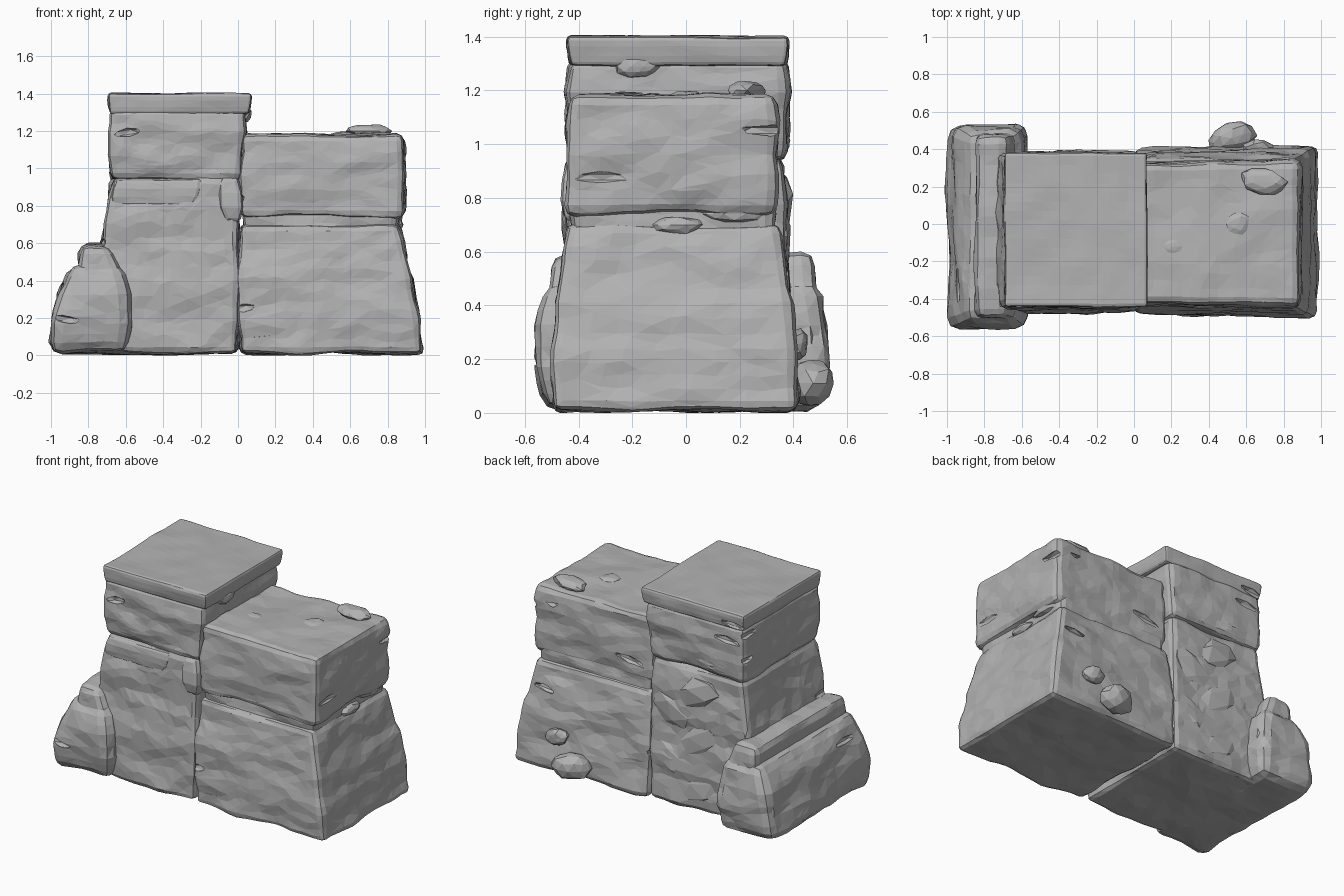
import bpy, bmesh, random
from mathutils import Vector, Matrix, noise

random.seed(4)
cube = bpy.data.objects.get("Cube")
if cube:
    bpy.data.objects.remove(cube, do_unlink=True)

stone = bpy.data.materials.new("grey stone")
stone.use_nodes = True
grey = (0.45, 0.45, 0.45, 1)
stone.diffuse_color = grey
stone.node_tree.nodes["Principled BSDF"].inputs["Base Color"].default_value = grey


def add_object(name, bm):
    mesh = bpy.data.meshes.new(name)
    bm.to_mesh(mesh)
    bm.free()
    mesh.materials.append(stone)
    obj = bpy.data.objects.new(name, mesh)
    bpy.context.collection.objects.link(obj)
    return obj


def roughen(bm, amount):
    """Push the surface in and out, stretched sideways like rock strata."""
    bm.normal_update()
    coarse_scale, fine_scale = Vector((3, 3, 7)), Vector((8, 8, 14))
    moves = []
    for vert in bm.verts:
        coarse = noise.noise(vert.co * coarse_scale)
        fine = noise.noise(vert.co * fine_scale)
        moves.append((vert, vert.normal * amount * (coarse + fine / 2)))
    for vert, move in moves:
        vert.co += move
        vert.co.z = max(vert.co.z, 0)


def pebble(name, centre, size, tilt=0, turn=0, rough=0.015, detail=2):
    """Small faceted stone, tilted about y and turned about z."""
    bm = bmesh.new()
    bmesh.ops.create_icosphere(bm, subdivisions=detail, radius=1)
    for vert in bm.verts:
        vert.co *= random.uniform(0.85, 1.05)
    spin = Matrix.Rotation(turn, 4, 'Z') @ Matrix.Rotation(tilt, 4, 'Y')
    bm.transform(Matrix.Translation(centre) @ spin @ Matrix.Diagonal((*size, 1)))
    roughen(bm, rough)
    return add_object(name, bm)


def chip_cutter(section, bottom, top):
    """Coarse sliver biting into a randomly chosen side of a block, near its corners."""
    t = random.uniform(0.2, 0.85)
    left, right, front, back = section(t)
    along = random.choice([random.uniform(0, 0.25), random.uniform(0.75, 1)])
    length = random.uniform(0.07, 0.18)
    height = bottom + (top - bottom) * t
    x, y = left + (right - left) * along, front + (back - front) * along
    side = random.choice(["front", "back", "left", "right"])
    spot = {"front": (x, front), "back": (x, back), "left": (left, y), "right": (right, y)}[side]
    facing_y = side in ("front", "back")
    size = (length, 0.025, 0.025) if facing_y else (0.025, length, 0.025)
    tilt = random.uniform(-0.25, 0.25) if facing_y else 0
    cutter = pebble("chip_cutter", (*spot, height), size, tilt, rough=0, detail=1)
    cutter.hide_render = True
    return cutter


def block(name, bottom, top, base, crown, bulge=0.01, bevel=0.035,
          rough=0.02, skew=0, chips=0):
    """Worn stone swelling between a base and a crown (left, right, front, back)."""
    def section(t):
        swell = bulge * 4 * t * (1 - t)
        sides = [low + (high - low) * t for low, high in zip(base, crown)]
        return [s + swell * out for s, out in zip(sides, (-1, 1, -1, 1))]

    bm = bmesh.new()
    loops = []
    steps = 3
    for step in range(steps + 1):
        t = step / steps
        left, right, front, back = section(t)
        corners = [(left, front), (right, front), (right, back), (left, back)]
        height = bottom + (top - bottom) * t
        loops.append([bm.verts.new((x, y * (1 + skew * x), height)) for x, y in corners])
    for low, high in zip(loops, loops[1:]):
        for i in range(4):
            j = (i + 1) % 4
            bm.faces.new((low[i], low[j], high[j], high[i]))
    bm.faces.new(reversed(loops[0]))
    bm.faces.new(loops[-1])

    # rounded arris, then an even triangle net for the rough surface
    bm.normal_update()
    sharp = [edge for edge in bm.edges if edge.calc_face_angle(0) > 0.6]
    bmesh.ops.bevel(bm, geom=sharp, offset=bevel, segments=2, profile=0.5,
                    affect='EDGES', clamp_overlap=True)
    bmesh.ops.triangulate(bm, faces=bm.faces)
    for _ in range(5):
        long_edges = [edge for edge in bm.edges if edge.calc_length() > 0.08]
        bmesh.ops.subdivide_edges(bm, edges=long_edges, cuts=1)
        bmesh.ops.triangulate(bm, faces=bm.faces)
    roughen(bm, rough)
    obj = add_object(name, bm)

    # broad flat facets, then chipped cracks
    facets = obj.modifiers.new("facets", 'DECIMATE')
    facets.ratio = 0.3
    cutters = [chip_cutter(section, bottom, top) for _ in range(chips)]
    for cutter in cutters:
        cut = obj.modifiers.new("chip", 'BOOLEAN')
        cut.operation = 'DIFFERENCE'
        cut.solver = 'EXACT'
        cut.object = cutter
    bpy.context.view_layer.update()
    graph = bpy.context.evaluated_depsgraph_get()
    final = bpy.data.meshes.new_from_object(obj.evaluated_get(graph))
    obj.modifiers.clear()
    obj.data = final
    for cutter in cutters:
        bpy.data.objects.remove(cutter, do_unlink=True)


# Lower courses of the wall
block("right_base", bottom=0.01, top=0.7, base=(0.01, 0.99, -0.48, 0.4),
      crown=(0.01, 0.86, -0.43, 0.34), bulge=0.015, skew=0.04, chips=5)
block("left_base", bottom=0.01, top=0.95, base=(-0.8, 0, -0.47, 0.38),
      crown=(-0.67, 0, -0.43, 0.36), chips=5)
block("right_mortar_course", bottom=0.6, top=0.82, base=(0.03, 0.85, -0.41, 0.32),
      crown=(0.03, 0.85, -0.41, 0.32), bulge=0, skew=0.03)

# Thin stones bedded in the joint of the left pier
block("left_shelf", bottom=0.8, top=0.94, base=(-0.67, -0.24, -0.44, -0.2),
      crown=(-0.65, -0.2, -0.44, -0.2), bevel=0.015, rough=0.01)
block("joint_stone", bottom=0.71, top=0.95, base=(-0.07, 0.01, -0.45, -0.2),
      crown=(-0.09, 0, -0.44, -0.2), bulge=0.02, bevel=0.025, rough=0.01)

# Upper courses
block("right_upper", bottom=0.74, top=1.18, base=(0.02, 0.88, -0.43, 0.32),
      crown=(0.02, 0.88, -0.42, 0.32), skew=0.03, chips=5)
block("left_upper", bottom=0.94, top=1.32, base=(-0.68, 0.01, -0.43, 0.37),
      crown=(-0.68, 0.04, -0.43, 0.37), chips=5)
block("left_cap", bottom=1.29, top=1.4, base=(-0.68, 0.06, -0.43, 0.37),
      crown=(-0.69, 0.07, -0.44, 0.38), bulge=0.005, bevel=0.015, rough=0.01, chips=1)

# Leaning buttress with its raised rim
block("buttress", bottom=0.01, top=0.49, base=(-1, -0.59, -0.53, 0.51),
      crown=(-0.89, -0.62, -0.52, 0.49), bulge=0.03, bevel=0.06, chips=2)
block("buttress_rim", bottom=0.3, top=0.59, base=(-0.85, -0.59, -0.5, 0.48),
      crown=(-0.84, -0.68, -0.5, 0.47), bulge=0.01, bevel=0.045)

# Loose stones on the top and at the back foot
pebble("top_stone_large", centre=(0.69, 0.23, 1.2), size=(0.13, 0.07, 0.035), turn=-0.2)
pebble("top_stone_middle", centre=(0.56, 0, 1.17), size=(0.07, 0.07, 0.025))
pebble("top_stone_small", centre=(0.21, -0.12, 1.17), size=(0.06, 0.05, 0.02))
pebble("foot_stone_low", centre=(0.52, 0.46, 0.11), size=(0.13, 0.08, 0.09), turn=0.3)
pebble("foot_stone_high", centre=(0.66, 0.41, 0.25), size=(0.09, 0.05, 0.06), tilt=0.3)

# Small stones wedged in the joints
pebble("cap_wedge", centre=(0.03, -0.18, 1.29), size=(0.05, 0.09, 0.045))
pebble("joint_pebble_middle", centre=(0.85, -0.03, 0.7), size=(0.04, 0.1, 0.04))
pebble("joint_pebble_back", centre=(0.83, 0.18, 0.74), size=(0.05, 0.14, 0.04))

# Low rubble patch climbing the back of the left pier
for i in range(5):
    across = -0.15 if i % 2 else -0.35
    pebble(f"rubble_stone_{i}", centre=(across, 0.365, 0.15 + 0.16 * i),
           size=(0.18, 0.03, 0.11), tilt=random.uniform(-0.6, 0.6), detail=1)
